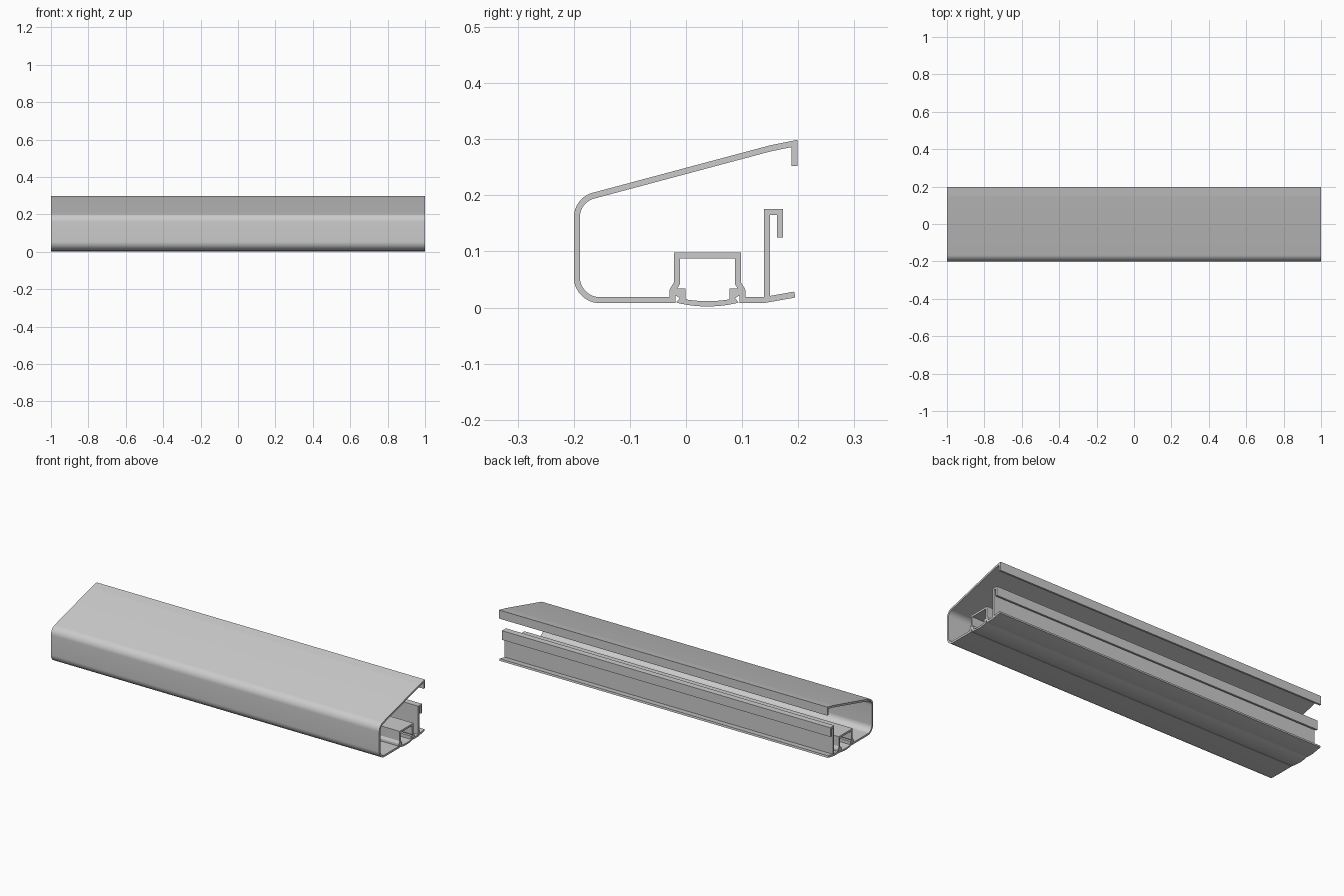
import bpy, bmesh, math
from mathutils import Vector

if "Cube" in bpy.data.objects:
    bpy.data.objects.remove(bpy.data.objects["Cube"])

T = 0.0107          # wall thickness
MID = 0.0382        # centre line of the clip channel


def fillet(pts):
    """Points are (y, z) or (y, z, radius); rounded corners become arcs."""
    out = []
    for i, p in enumerate(pts):
        c = Vector(p[:2])
        if len(p) < 3:
            out.append(c)
            continue
        a = (Vector(pts[i - 1][:2]) - c).normalized()
        b = (Vector(pts[i + 1][:2]) - c).normalized()
        half = a.angle(b) / 2
        centre = c + (a + b).normalized() * (p[2] / math.sin(half))
        start = (c + a * (p[2] / math.tan(half)) - centre).normalized()
        end = (c + b * (p[2] / math.tan(half)) - centre).normalized()
        n = max(3, round((math.pi - 2 * half) / math.radians(7)))
        for k in range(n + 1):
            out.append(centre + start.slerp(end, k / n).normalized() * p[2])
    return out


def stroke(pts, t=T):
    """Closed outline of constant thickness around a centre line, mitred."""
    c = fillet(pts)
    left, right = [], []
    for i, p in enumerate(c):
        d2 = (c[i + 1] - p).normalized() if i < len(c) - 1 else (p - c[i - 1]).normalized()
        d1 = (p - c[i - 1]).normalized() if i else d2
        n1, n2 = Vector((-d1.y, d1.x)), Vector((-d2.y, d2.x))
        m = (n1 + n2).normalized()
        m *= t / 2 / m.dot(n1)
        left.append(p + m)
        right.append(p - m)
    return left + right[::-1]


def extrude(name, outline):
    """Extrude a (y, z) outline along the full length in x."""
    bm = bmesh.new()
    face = bm.faces.new([bm.verts.new((-1, p[0], p[1])) for p in outline])
    res = bmesh.ops.extrude_face_region(bm, geom=[face], use_keep_orig=True)
    moved = [g for g in res["geom"] if isinstance(g, bmesh.types.BMVert)]
    bmesh.ops.translate(bm, verts=moved, vec=(2, 0, 0))
    bmesh.ops.recalc_face_normals(bm, faces=bm.faces)
    me = bpy.data.meshes.new(name)
    bm.to_mesh(me)
    bm.free()
    ob = bpy.data.objects.new(name, me)
    bpy.context.collection.objects.link(ob)
    bpy.ops.object.select_all(action='DESELECT')
    ob.select_set(True)
    bpy.context.view_layer.objects.active = ob
    bpy.ops.object.shade_smooth_by_angle(angle=math.radians(30))
    return ob


def mirrored(pts):
    """Mirror points across the channel centre, keeping any radius."""
    return [(2 * MID - p[0],) + tuple(p[1:]) for p in pts]


# Main shell: hooked top, rounded nose, floor, clip channel and rear lip
clip = [(-0.0240, 0.0133), (-0.0245, 0.030, 0.010), (-0.0164, 0.043), (-0.0164, 0.0925)]
shell = [(0.1935, 0.252), (0.1935, 0.2925), (0.150, 0.2837, 0.12),
         (-0.1945, 0.1916, 0.040), (-0.1945, 0.0133, 0.041)]
rear = [(0.138, 0.0133), (0.1938, 0.0232)]
extrude("shell", stroke(shell + clip + mirrored(clip)[::-1] + rear))

# Upright rear web with a hooked top
extrude("rear_web", stroke([(0.1444, 0.016), (0.1444, 0.170),
                            (0.1676, 0.170), (0.1676, 0.125)]))

# Snap-in cover: bowed strip with a barbed leg on each side
steps = [-1 + k / 6 for k in range(13)]
under = [(MID + 0.056 * u, 0.002 + 0.007 * u * u) for u in steps]
over = [(MID + 0.038 * u, 0.0115 + 0.003 * u * u) for u in steps]
barb = [(-0.011, 0.0165), (-0.021, 0.0235), (-0.021, 0.034), (-0.001, 0.034), (-0.001, 0.0155)]
extrude("snap_cover", under + mirrored(barb) + over[::-1] + barb[::-1])
